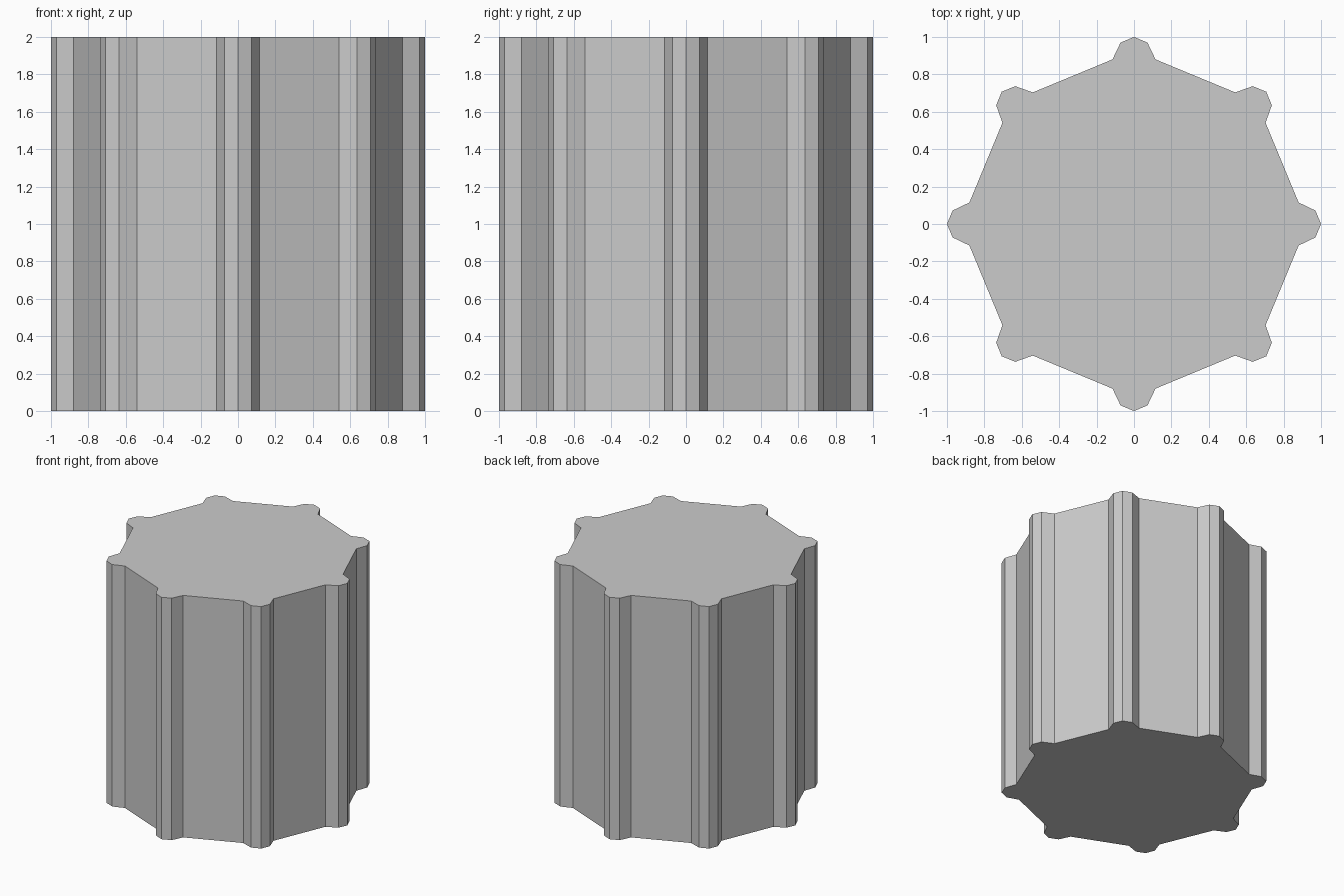
import bpy, bmesh
from math import pi
from mathutils import Matrix, Vector

if "Cube" in bpy.data.objects:
    bpy.data.objects.remove(bpy.data.objects["Cube"])

TEETH = 8
HEIGHT = 2.0
# One tooth pointing along +x, counter-clockwise
TOOTH = [(0.88, -0.115), (0.97, -0.072), (1.0, 0.0), (0.97, 0.072), (0.88, 0.115)]

# Gear outline: the tooth repeated around the z axis
bm = bmesh.new()
outline = []
for k in range(TEETH):
    turn = Matrix.Rotation(2 * pi * k / TEETH, 3, 'Z')
    outline += [bm.verts.new(turn @ Vector((x, y, 0))) for x, y in TOOTH]
base = bm.faces.new(outline)

# Extrude into a solid, capped column
top = bmesh.ops.extrude_face_region(bm, geom=[base], use_keep_orig=True)
bmesh.ops.translate(bm, vec=(0, 0, HEIGHT),
                    verts=[g for g in top["geom"] if isinstance(g, bmesh.types.BMVert)])
bmesh.ops.recalc_face_normals(bm, faces=bm.faces)

mesh = bpy.data.meshes.new("gear_column")
bm.to_mesh(mesh)
bm.free()
bpy.context.collection.objects.link(bpy.data.objects.new("gear_column", mesh))
